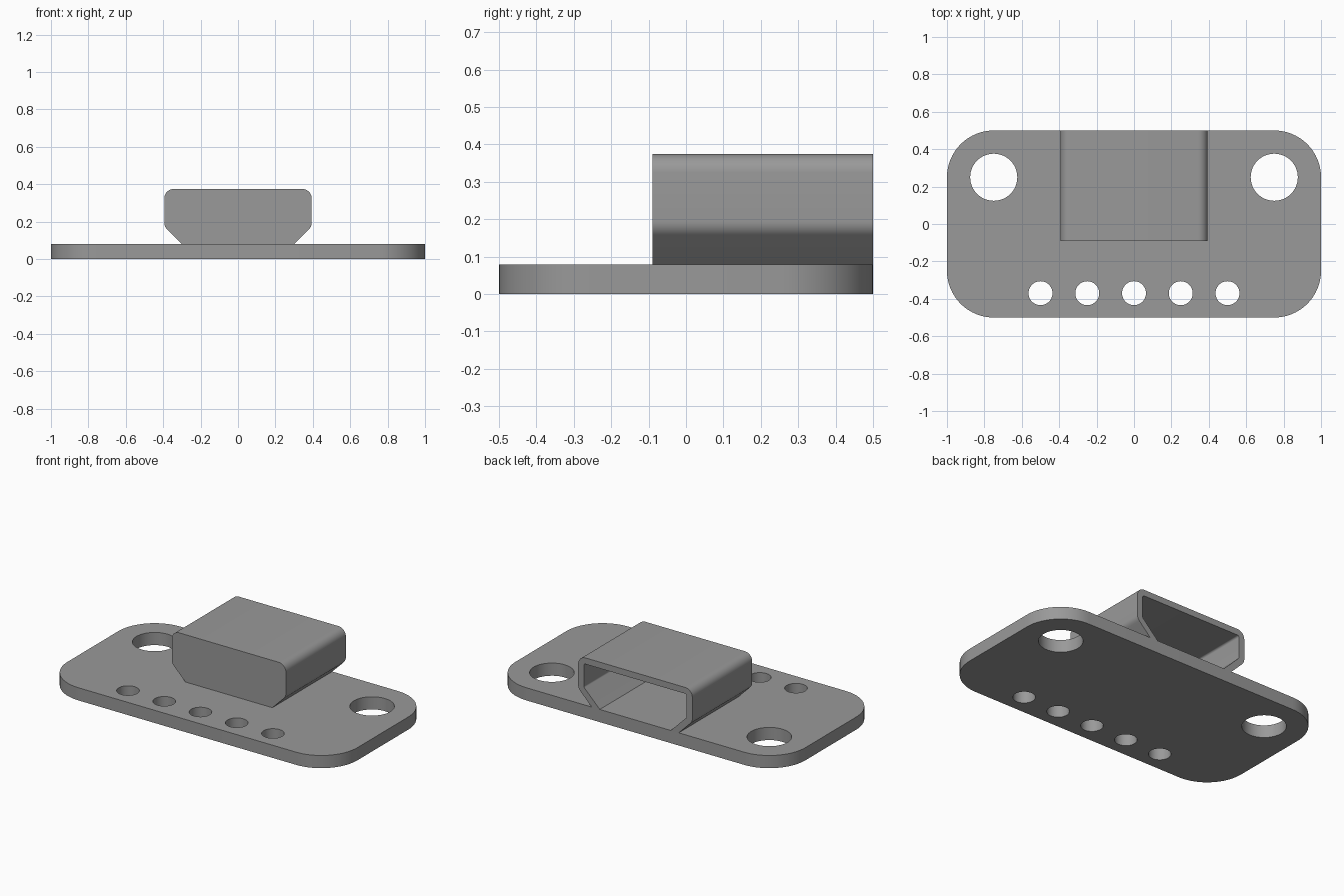
import bpy
import bmesh
import math
from mathutils import Matrix, Vector

cube = bpy.data.objects.get("Cube")
if cube:
    bpy.data.objects.remove(cube, do_unlink=True)

GREY = (0.32, 0.32, 0.32, 1)
grey = bpy.data.materials.new("plain grey")
grey.use_nodes = True
grey.diffuse_color = GREY
grey.node_tree.nodes["Principled BSDF"].inputs["Base Color"].default_value = GREY

PLATE_TOP = 0.079
WALL = 0.039


def rounded(points, segments):
    """Round each (x, y, radius) corner of a closed outline."""
    result = []
    for i, (x, y, radius) in enumerate(points):
        corner = Vector((x, y))
        if radius == 0:
            result.append(corner)
            continue
        a = (Vector(points[i - 1][:2]) - corner).normalized()
        b = (Vector(points[(i + 1) % len(points)][:2]) - corner).normalized()
        half = a.angle(b) / 2
        centre = corner + (a + b).normalized() * radius / math.sin(half)
        start = corner + a * radius / math.tan(half) - centre
        end = corner + b * radius / math.tan(half) - centre
        sweep = math.atan2(start.x * end.y - start.y * end.x, start.dot(end))
        for k in range(segments + 1):
            result.append(centre + Matrix.Rotation(sweep * k / segments, 2) @ start)
    return result


def prism(name, outline, place):
    """Solid between two copies of an outline; place(p, end) gives 3D points."""
    bm = bmesh.new()
    near, far = ([bm.verts.new(place(p, end)) for p in outline] for end in (0, 1))
    bm.faces.new(near)
    bm.faces.new(far)
    for i in range(len(outline)):
        bm.faces.new((near[i - 1], near[i], far[i], far[i - 1]))
    bmesh.ops.recalc_face_normals(bm, faces=bm.faces)
    mesh = bpy.data.meshes.new(name)
    bm.to_mesh(mesh)
    bm.free()
    mesh.materials.append(grey)
    obj = bpy.data.objects.new(name, mesh)
    bpy.context.collection.objects.link(obj)
    return obj


def upright(z0, z1):
    return lambda p, end: (p.x, p.y, z1 if end else z0)


def lengthwise(y0, y1):
    return lambda p, end: (p.x, y1 if end else y0, p.y)


def select(obj):
    bpy.ops.object.select_all(action='DESELECT')
    obj.select_set(True)
    bpy.context.view_layer.objects.active = obj


def cut(obj, cutter):
    cutter.hide_render = True
    mod = obj.modifiers.new("cut", 'BOOLEAN')
    mod.operation = 'DIFFERENCE'
    mod.solver = 'EXACT'
    mod.object = cutter
    select(obj)
    bpy.ops.object.modifier_apply(modifier=mod.name)
    bpy.data.objects.remove(cutter, do_unlink=True)


def mirrored(right_side):
    """Close a half outline by mirroring it across x = 0."""
    return right_side + [(-x, z, r) for x, z, r in reversed(right_side)]


# Base plate with large round corners
corners = [(x, y, 0.25) for x, y in ((1, 0.5), (-1, 0.5), (-1, -0.5), (1, -0.5))]
plate = prism("base_plate", rounded(corners, 16), upright(0, PLATE_TOP))

# Two mounting holes and a row of five pin holes
holes = [(side * 0.75, 0.25, 0.126) for side in (-1, 1)]
holes += [(i * 0.25, -0.37, 0.064) for i in range(-2, 3)]
for x, y, radius in holes:
    ring = [Vector((x + radius * math.cos(t * math.tau / 48),
                    y + radius * math.sin(t * math.tau / 48))) for t in range(48)]
    cut(plate, prism("hole_cutter", ring, upright(-0.1, 0.2)))

# Socket shell: closed at the front, open at the back
outer = mirrored([(0.3, PLATE_TOP, 0), (0.394, 0.173, 0.05), (0.394, 0.374, 0.05)])
shell = prism("socket_shell", rounded(outer, 8), lengthwise(-0.09, 0.5))

inner_x = 0.394 - WALL
kink_z = 0.173 + WALL * math.tan(math.pi / 8)
foot_x = inner_x - (kink_z - PLATE_TOP)
inner = mirrored([(foot_x, 0.03, 0), (foot_x, PLATE_TOP, 0),
                  (inner_x, kink_z, 0.012), (inner_x, 0.374 - WALL, 0.012)])
cut(shell, prism("cavity_cutter", rounded(inner, 6), lengthwise(-0.09 + WALL, 0.6)))

for part in (plate, shell):
    select(part)
    bpy.ops.object.shade_smooth_by_angle(angle=math.radians(30))
